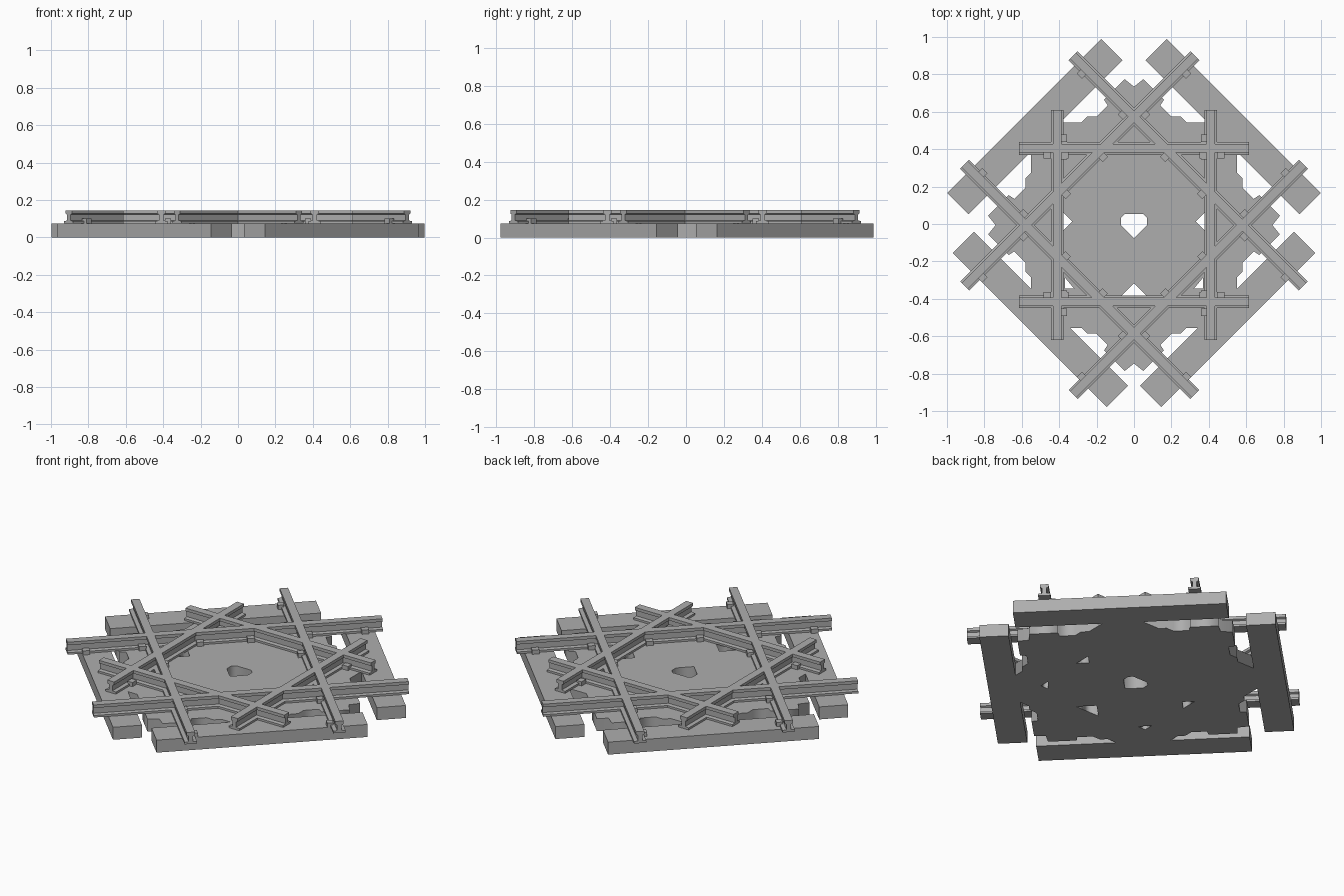
import bpy, bmesh
from math import pi, sin, cos
from mathutils import Matrix, Vector

cube = bpy.data.objects.get("Cube")
if cube:
    bpy.data.objects.remove(cube, do_unlink=True)

grey = bpy.data.materials.new("light_grey")
grey.use_nodes = True
grey.diffuse_color = (0.42, 0.42, 0.42, 1)
grey.node_tree.nodes["Principled BSDF"].inputs["Base Color"].default_value = grey.diffuse_color

BASE_TOP = 0.075
RAIL_TOP = 0.145
RAIL_OFFSET = 0.41
CENTRE = Matrix.Translation((0, -0.006, 0))


def finish(name, bm):
    bmesh.ops.recalc_face_normals(bm, faces=bm.faces)
    mesh = bpy.data.meshes.new(name)
    bm.to_mesh(mesh)
    bm.free()
    mesh.materials.append(grey)
    obj = bpy.data.objects.new(name, mesh)
    bpy.context.collection.objects.link(obj)
    return obj


def add_box(bm, frame, centre, size):
    matrix = frame @ Matrix.Translation(centre) @ Matrix.Diagonal((*size, 1))
    bmesh.ops.create_cube(bm, size=1, matrix=matrix)


# Four long sleepers set diagonally around the rim
for name, x, y in (("back_left", 0.53, 0.52), ("back_right", -0.53, 0.52),
                   ("front_left", 0.50, -0.51), ("front_right", -0.50, -0.51)):
    bm = bmesh.new()
    turn = pi / 4 if x * y < 0 else -pi / 4
    frame = Matrix.Translation((x, y, BASE_TOP / 2)) @ Matrix.Rotation(turn, 4, "Z")
    add_box(bm, frame, (0, 0, 0), (1.165, 0.16, BASE_TOP))
    finish(name + "_sleeper", bm)

# Central plate: one stepped outline turned four times, with cut-outs
half = [(0.05, 0.78), (0.16, 0.67), (0.14, 0.64), (0.20, 0.58),
        (0.25, 0.58), (0.28, 0.55), (0.41, 0.55)]
quarter = [(-x, y) for x, y in reversed(half)] + [(0, 0.74)] + half
outline = []
for k in range(4):
    turn = Matrix.Rotation(-k * pi / 2, 2)
    outline += [turn @ Vector(p) for p in quarter]

middle = [(-0.05, 0.06), (0.05, 0.06), (0.07, 0.04), (0.07, 0),
          (0, -0.07), (-0.07, 0), (-0.07, 0.04)]
front_gap = [(-0.08, -0.39), (0.08, -0.39), (0, -0.31)]
side_gap = [(0.38, 0.07), (0.38, -0.03), (0.33, 0.02)]
corner_gap = [(0.37, -0.28), (0.37, -0.34), (0.32, -0.34)]
loops = [outline, middle, front_gap]
for gap in (side_gap, corner_gap):
    loops += [gap, [(-x, y) for x, y in gap]]

curve = bpy.data.curves.new("plate_outline", "CURVE")
curve.dimensions = "2D"
curve.fill_mode = "BOTH"
curve.extrude = BASE_TOP / 2
for loop in loops:
    spline = curve.splines.new("POLY")
    spline.points.add(len(loop) - 1)
    for point, (x, y) in zip(spline.points, loop):
        point.co = (x, y, 0, 1)
    spline.use_cyclic_u = True
curve.materials.append(grey)
plate = bpy.data.objects.new("central_plate", curve)
plate.location = (0, -0.006, BASE_TOP / 2)
bpy.context.collection.objects.link(plate)
bpy.ops.object.select_all(action="DESELECT")
plate.select_set(True)
bpy.context.view_layer.objects.active = plate
bpy.ops.object.convert(target="MESH")

# Rail section: wide foot, thin web, narrower head
side = [(0.034, BASE_TOP), (0.034, 0.087), (0.012, 0.09),
        (0.012, 0.122), (0.023, 0.127), (0.023, RAIL_TOP)]
section = side + [(-y, z) for y, z in reversed(side)]


def rail(name, frame, length):
    bm = bmesh.new()
    face = bm.faces.new([bm.verts.new((-length / 2, y, z)) for y, z in section])
    grown = bmesh.ops.extrude_face_region(bm, geom=[face], use_keep_orig=True)
    moved = [v for v in grown["geom"] if isinstance(v, bmesh.types.BMVert)]
    bmesh.ops.translate(bm, verts=moved, vec=(length, 0, 0))
    bm.transform(frame)
    finish(name, bm)


# Eight rails form two crossed square frames, with clips on their inner side
clips = bmesh.new()
for k in range(8):
    diagonal = k % 2
    frame = CENTRE @ Matrix.Rotation(k * pi / 4, 4, "Z") @ Matrix.Translation((0, RAIL_OFFSET, 0))
    rail(("diagonal" if diagonal else "straight") + "_rail", frame, 1.74 if diagonal else 1.23)
    for along in ((0.14, 0.46, 0.77) if diagonal else (0.37, 0.465)):
        for s in (-1, 1):
            add_box(clips, frame, (s * along, -0.036, 0.0875), (0.04, 0.034, 0.025))
finish("rail_clips", clips)
